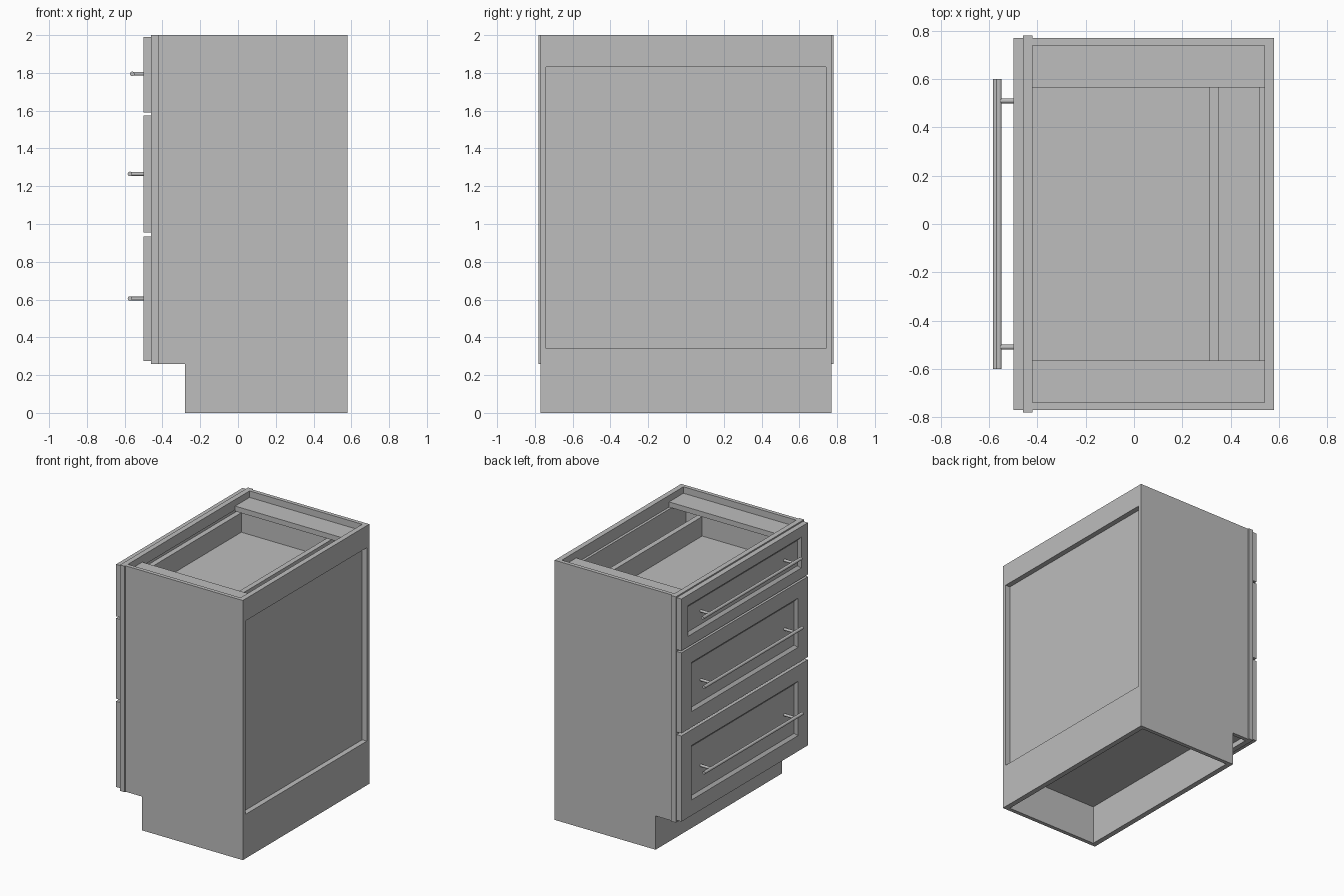
import bpy, bmesh, math
from mathutils import Matrix

default = bpy.data.objects.get("Cube")
if default:
    bpy.data.objects.remove(default, do_unlink=True)

GREY = (0.51, 0.51, 0.51, 1.0)
mat = bpy.data.materials.new("cabinet_grey")
mat.use_nodes = True
mat.diffuse_color = GREY
mat.node_tree.nodes["Principled BSDF"].inputs["Base Color"].default_value = GREY


def finish(name, bm):
    bmesh.ops.recalc_face_normals(bm, faces=bm.faces)
    me = bpy.data.meshes.new(name)
    bm.to_mesh(me)
    bm.free()
    me.materials.append(mat)
    ob = bpy.data.objects.new(name, me)
    bpy.context.collection.objects.link(ob)
    return ob


def add_box(bm, x, y, z):
    """Box from (min, max) pairs."""
    size = [b - a for a, b in (x, y, z)]
    mid = [(a + b) / 2 for a, b in (x, y, z)]
    m = Matrix.Translation(mid) @ Matrix.Diagonal((*size, 1))
    return bmesh.ops.create_cube(bm, size=1, matrix=m)["verts"]


def boxes(name, *specs):
    bm = bmesh.new()
    for s in specs:
        add_box(bm, *s)
    return finish(name, bm)


def add_rod(bm, centre, radius, length, axis):
    rot = Matrix.Rotation(math.pi / 2, 4, "X" if axis == "y" else "Y")
    bmesh.ops.create_cone(bm, cap_ends=True, segments=16, radius1=radius, radius2=radius,
                          depth=length, matrix=Matrix.Translation(centre) @ rot)


# Side panels with a toe notch, extruded from their outline
OUTLINE = [(-0.42, 0.26), (-0.28, 0.26), (-0.28, 0), (0.58, 0), (0.58, 2), (-0.42, 2)]
for name, y in (("left_side_panel", 0.74), ("right_side_panel", -0.77)):
    bm = bmesh.new()
    face = bm.faces.new([bm.verts.new((px, y, pz)) for px, pz in OUTLINE])
    ext = bmesh.ops.extrude_face_region(bm, geom=[face])["geom"]
    bmesh.ops.translate(bm, vec=(0, 0.03, 0),
                        verts=[v for v in ext if isinstance(v, bmesh.types.BMVert)])
    finish(name, bm)

# Carcass boards
INNER = (-0.74, 0.74)
boxes("cabinet_floor", ((-0.42, 0.54), INNER, (0.30, 0.34)))
boxes("toe_board", ((-0.28, -0.24), INNER, (0, 0.30)))
boxes("back_panel", ((0.52, 0.54), INNER, (0.34, 1.91)))
boxes("back_top_rail", ((0.54, 0.58), INNER, (1.83, 2)))
boxes("back_bottom_rail", ((0.54, 0.58), INNER, (0, 0.34)))
for name, y in (("left_stretcher", (0.565, 0.74)), ("right_stretcher", (-0.74, -0.565))):
    boxes(name, ((-0.42, 0.54), y, (1.91, 1.95)))

# Face frame: two stiles and four rails
FX = (-0.46, -0.42)
boxes("face_frame",
      (FX, (0.70, 0.78), (0.26, 2)), (FX, (-0.78, -0.70), (0.26, 2)),
      *[(FX, (-0.70, 0.70), z) for z in ((0.26, 0.34), (0.91, 0.98), (1.55, 1.62), (1.92, 2))])

# Drawers: panelled front, open box and bar handle
# (name, front bottom, front top, panel border, box bottom, box top, handle z, handle x)
DRAWERS = [
    ("top", 1.59, 1.99, 0.115, 1.68, 1.87, 1.795, -0.56),
    ("middle", 0.955, 1.575, 0.17, 1.05, 1.45, 1.265, -0.572),
    ("bottom", 0.275, 0.935, 0.17, 0.40, 0.80, 0.605, -0.572),
]
for name, z0, z1, border, b0, b1, hz, hx in DRAWERS:
    # Front with a sloped recess
    bm = bmesh.new()
    add_box(bm, (-0.50, -0.46), (-0.77, 0.77), (z0, z1))
    bm.normal_update()
    face = min(bm.faces, key=lambda f: f.calc_center_median().x)
    bmesh.ops.inset_region(bm, faces=[face], thickness=border)
    bmesh.ops.inset_region(bm, faces=[face], thickness=0.03, depth=-0.018)
    finish(name + "_drawer_front", bm)

    # Open box
    w, t = 0.68, 0.04
    boxes(name + "_drawer_box",
          ((-0.46, 0.35), (w - t, w), (b0, b1)), ((-0.46, 0.35), (-w, t - w), (b0, b1)),
          ((0.31, 0.35), (t - w, w - t), (b0, b1)), ((-0.46, -0.42), (t - w, w - t), (b0, b1)),
          ((-0.42, 0.31), (t - w, w - t), (b0, b0 + 0.04)))

    # Handle bar on two posts
    bm = bmesh.new()
    add_rod(bm, (hx, 0, hz), 0.012, 1.2, "y")
    for y in (-0.51, 0.51):
        add_rod(bm, ((hx - 0.48) / 2, y, hz), 0.01, -0.48 - hx, "x")
    handle = finish(name + "_drawer_handle", bm)
    bpy.ops.object.select_all(action="DESELECT")
    handle.select_set(True)
    bpy.context.view_layer.objects.active = handle
    bpy.ops.object.shade_smooth_by_angle()
